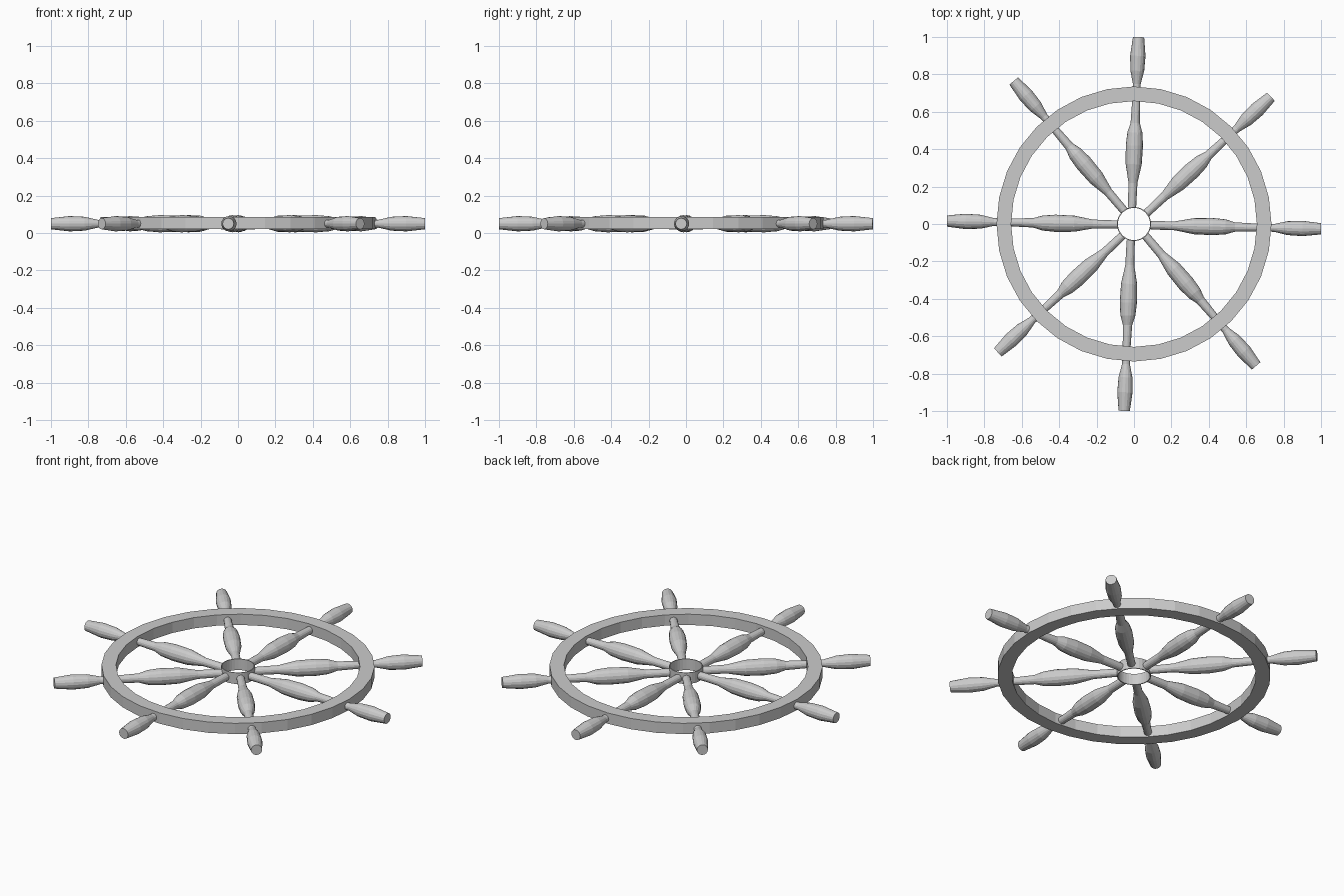
import bpy, bmesh
from math import cos, sin, pi, radians
from mathutils import Matrix

if "Cube" in bpy.data.objects:
    bpy.data.objects.remove(bpy.data.objects["Cube"], do_unlink=True)

grey = bpy.data.materials.new("light_grey")
grey.use_nodes = True
colour = (0.6, 0.6, 0.6, 1)
grey.diffuse_color = colour
grey.node_tree.nodes["Principled BSDF"].inputs["Base Color"].default_value = colour

MID = 0.05


def lathe(name, profile, sides, closed=False):
    """Turn (radius, height) points about z; closed joins last point to first."""
    bm = bmesh.new()
    rings = [[bm.verts.new((r * cos(2 * pi * i / sides), r * sin(2 * pi * i / sides), h))
              for i in range(sides)] for r, h in profile]
    pairs = list(zip(rings, rings[1:]))
    if closed:
        pairs.append((rings[-1], rings[0]))
    else:
        bm.faces.new(rings[0][::-1])
        bm.faces.new(rings[-1])
    for a, b in pairs:
        for i in range(sides):
            j = (i + 1) % sides
            bm.faces.new((a[i], a[j], b[j], b[i]))
    bmesh.ops.recalc_face_normals(bm, faces=bm.faces)
    mesh = bpy.data.meshes.new(name)
    bm.to_mesh(mesh)
    bm.free()
    mesh.materials.append(grey)
    obj = bpy.data.objects.new(name, mesh)
    bpy.context.collection.objects.link(obj)
    return obj


def ring(name, inner, outer, low, high, sides):
    return lathe(name, [(outer, low), (outer, high), (inner, high), (inner, low)], sides, True)


# Rim and thin open hub
ring("rim", 0.657, 0.735, 0.022, 0.086, 32)
ring("hub", 0.086, 0.091, 0.020, 0.086, 32)

# Turned spoke: shaft, central bulge, shaft through the rim, handle
spoke_profile = [(0.022, 0.088), (0.024, 0.22), (0.043, 0.32), (0.046, 0.42), (0.040, 0.49),
                 (0.025, 0.54), (0.021, 0.66), (0.021, 0.75), (0.037, 0.82), (0.041, 0.90),
                 (0.030, 1.0)]

# Each pair of opposite spokes lies on one line: angle, offset of its middle
lines = [(-1.2, 0, -0.005), (43.1, 0.002, -0.003), (87.8, -0.014, 0), (130.4, 0.005, 0.003)]
for n, (angle, x, y) in enumerate(lines):
    for side in (0, 1):
        spoke = lathe(f"spoke_{n + 1 + 4 * side}", spoke_profile, 16)
        spoke.matrix_world = (Matrix.Translation((x, y, MID))
                              @ Matrix.Rotation(radians(angle + 180 * side), 4, "Z")
                              @ Matrix.Rotation(pi / 2, 4, "Y"))
